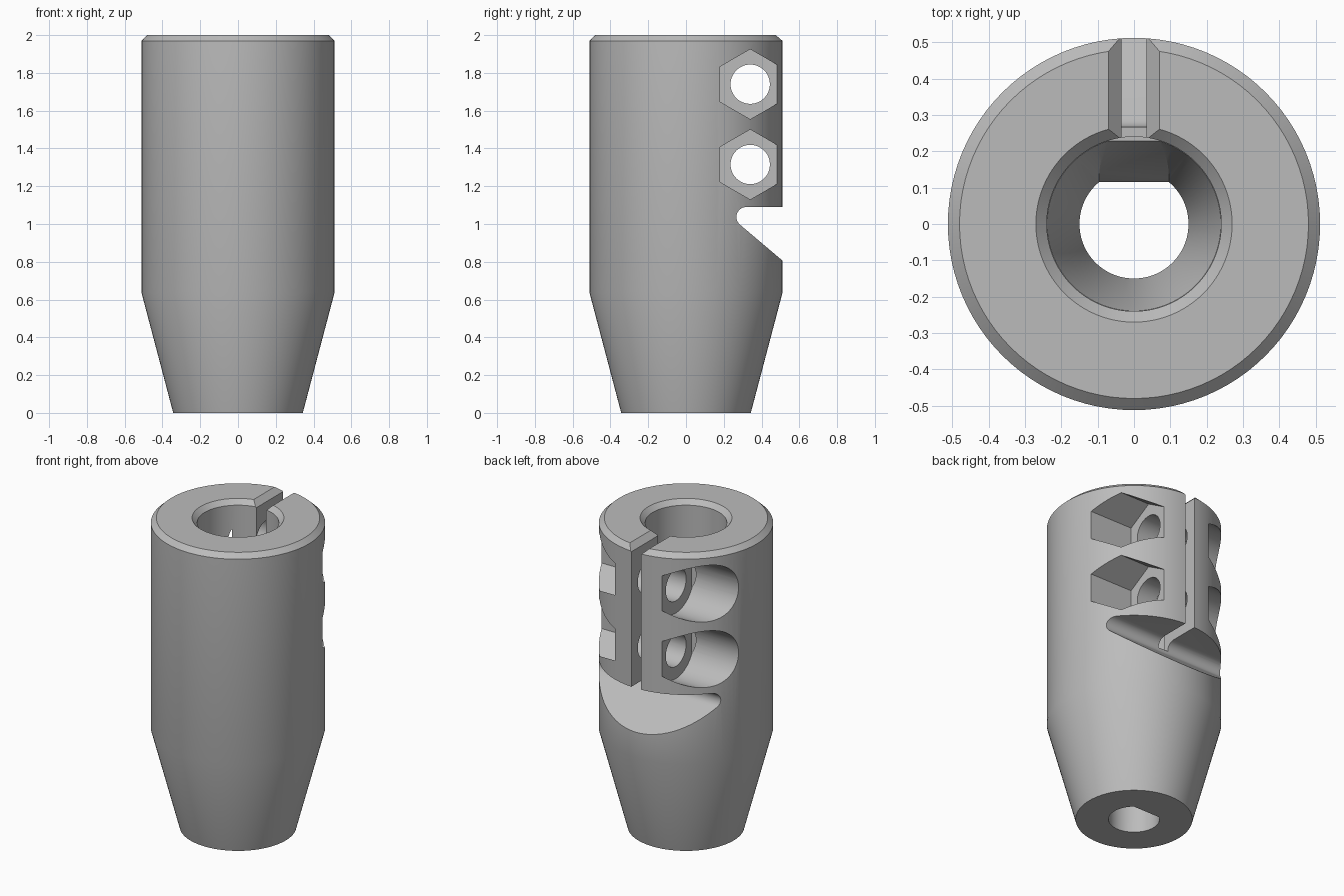
import bpy, bmesh
from math import sin, cos, radians, pi, tau
from mathutils import Vector

cube = bpy.data.objects.get("Cube")
if cube:
    bpy.data.objects.remove(cube)

steel = bpy.data.materials.new("steel_grey")
steel.use_nodes = True
GREY = (0.5, 0.5, 0.5, 1)
steel.diffuse_color = GREY
steel.node_tree.nodes["Principled BSDF"].inputs["Base Color"].default_value = GREY


def to_object(name, bm):
    bmesh.ops.recalc_face_normals(bm, faces=bm.faces)
    mesh = bpy.data.meshes.new(name)
    bm.to_mesh(mesh)
    bm.free()
    mesh.materials.append(steel)
    obj = bpy.data.objects.new(name, mesh)
    bpy.context.collection.objects.link(obj)
    return obj


def lathe(name, profile, clip=None, sides=96):
    """Solid of revolution from (radius, z) rings, optionally clipped by a plane."""
    bm = bmesh.new()
    rings = [[bm.verts.new((r * cos(tau * i / sides), r * sin(tau * i / sides), z))
              for i in range(sides)] for r, z in profile]
    for low, high in zip(rings, rings[1:]):
        for i in range(sides):
            j = (i + 1) % sides
            bm.faces.new((low[i], low[j], high[j], high[i]))
    bm.faces.new(rings[0][::-1])
    bm.faces.new(rings[-1])
    if clip:
        point, normal = clip
        bmesh.ops.bisect_plane(bm, geom=bm.verts[:] + bm.edges[:] + bm.faces[:],
                               plane_co=point, plane_no=normal, clear_outer=True)
        bmesh.ops.holes_fill(bm, edges=[e for e in bm.edges if e.is_boundary])
    return to_object(name, bm)


def prism(name, outline, axis, start, end):
    """Extrude an outline along x (outline is y, z) or y (outline is x, z)."""
    bm = bmesh.new()
    place = (lambda a, b: (start, a, b)) if axis == "x" else (lambda a, b: (a, start, b))
    face = bm.faces.new([bm.verts.new(place(a, b)) for a, b in outline])
    new = bmesh.ops.extrude_face_region(bm, geom=[face])["geom"]
    shift = Vector((end - start, 0, 0) if axis == "x" else (0, end - start, 0))
    bmesh.ops.translate(bm, vec=shift, verts=[v for v in new if isinstance(v, bmesh.types.BMVert)])
    return to_object(name, bm)


def ring(y, z, radius, sides):
    return [(y + radius * sin(tau * i / sides), z + radius * cos(tau * i / sides))
            for i in range(sides)]


# Outer body: tapered base, straight barrel, chamfered rim
body = lathe("clamp_body", [(0.343, 0), (0.512, 0.64), (0.512, 1.97), (0.48, 2)])

# Stepped bore: wide socket, sloped funnel, narrow passage with one flat side
FUNNEL_LOW, FUNNEL_HIGH = 0.64, 0.95
rise = FUNNEL_HIGH - FUNNEL_LOW
cutters = [
    lathe("socket_cutter", [(0.24, FUNNEL_HIGH - 0.003), (0.24, 1.97), (0.29, 2.02)]),
    lathe("funnel_cutter", [(0.15, FUNNEL_LOW), (0.24, FUNNEL_HIGH)],
          ((0, 0.115, FUNNEL_LOW), (0, rise, -0.115))),
    lathe("passage_cutter", [(0.15, -0.1), (0.15, FUNNEL_LOW + 0.01)],
          ((0, 0.115, 0), (0, 1, 0))),
]

# Relief notch with a rounded root, a level ceiling and a sloped floor
root_y, root_z, root_r = 0.32, 1.037, 0.053
notch = [(0.72, root_z + root_r)]
for i in range(17):
    a = radians(90 + 139.7 * i / 16)
    notch.append((root_y + root_r * cos(a), root_z + root_r * sin(a)))
notch.append((0.72, 0.629))
cutters.append(prism("notch_cutter", notch, "x", -0.7, 0.7))

# Clamping slot with chamfered top edges
half = [(0.035, 1.035), (0.035, 1.965), (0.11, 2.04)]
slot = half + [(-x, z) for x, z in reversed(half)]
cutters.append(prism("slot_cutter", slot, "y", 0.1, 0.7))

# Two clamp bolts: through hole, hexagonal nut pocket, round head recess
for n, z in enumerate((1.74, 1.315)):
    cutters += [
        prism(f"bolt_hole_cutter_{n}", ring(0.34, z, 0.104, 48), "x", -0.6, 0.6),
        prism(f"nut_pocket_cutter_{n}", ring(0.34, z, 0.185, 6), "x", 0.173, 0.7),
        prism(f"head_recess_cutter_{n}", ring(0.34, z, 0.183, 64), "x", -0.7, -0.166),
    ]

# Carve the body and discard the cutters
bpy.ops.object.select_all(action="DESELECT")
bpy.context.view_layer.objects.active = body
body.select_set(True)
for cutter in cutters:
    cutter.hide_render = True
    mod = body.modifiers.new(cutter.name, "BOOLEAN")
    mod.operation, mod.solver, mod.object = "DIFFERENCE", "EXACT", cutter
    bpy.ops.object.modifier_apply(modifier=mod.name)
    bpy.data.objects.remove(cutter)

bpy.ops.object.shade_smooth_by_angle(angle=pi / 7)
